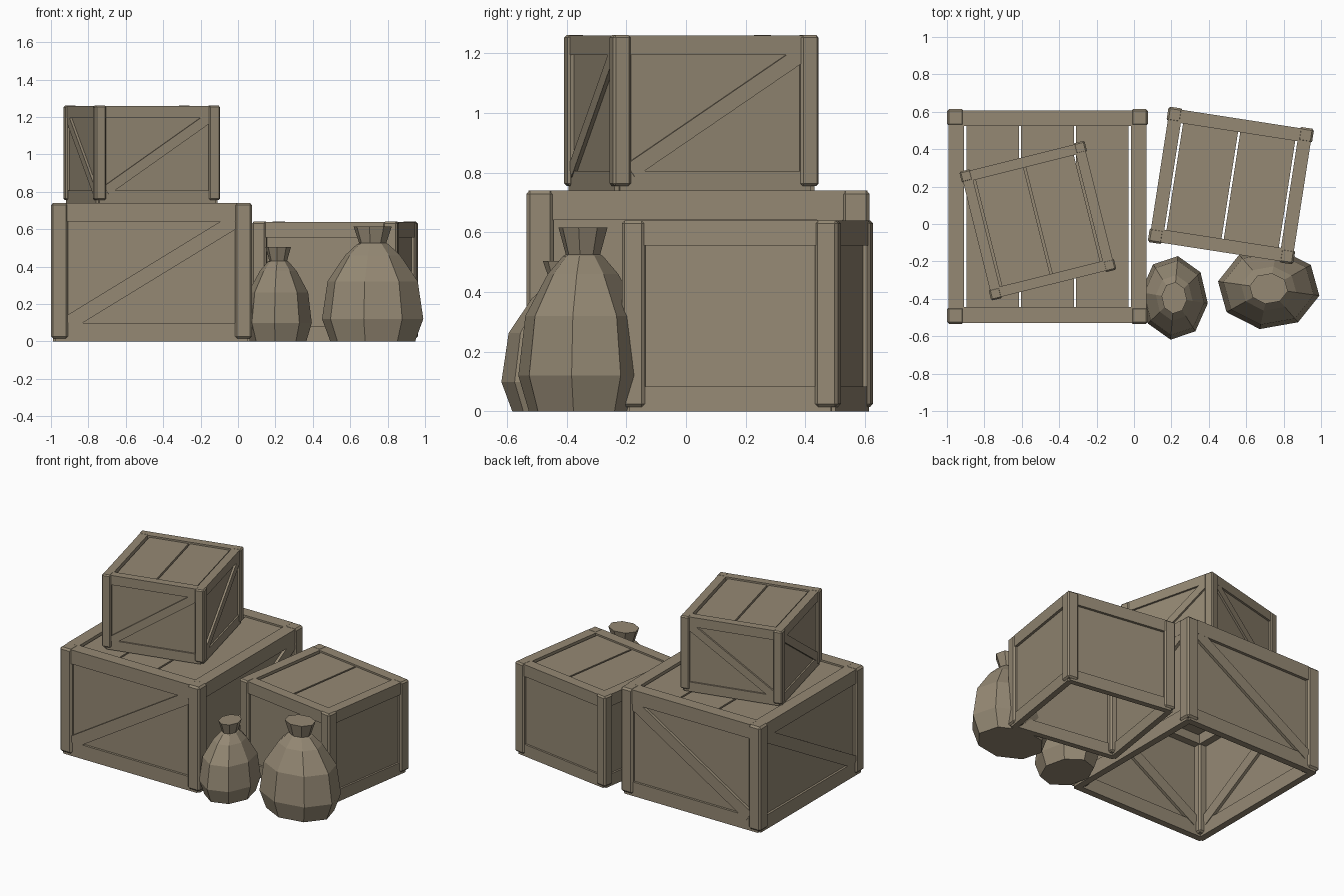
import bpy, bmesh, math
from mathutils import Matrix, Vector

cube = bpy.data.objects.get("Cube")
if cube:
    bpy.data.objects.remove(cube, do_unlink=True)

COLOUR = (0.30, 0.25, 0.175, 1)
tan = bpy.data.materials.new("dusty_tan")
tan.use_nodes = True
tan.diffuse_color = COLOUR
tan.node_tree.nodes["Principled BSDF"].inputs["Base Color"].default_value = COLOUR


def add_object(name, bm, matrix):
    bmesh.ops.recalc_face_normals(bm, faces=bm.faces)
    mesh = bpy.data.meshes.new(name)
    bm.to_mesh(mesh)
    bm.free()
    mesh.materials.append(tan)
    obj = bpy.data.objects.new(name, mesh)
    obj.matrix_world = matrix
    bpy.context.collection.objects.link(obj)
    return obj


def box(name, frame, centre, size, bevel=0, tilt=0):
    bm = bmesh.new()
    bmesh.ops.create_cube(bm, size=1)
    bmesh.ops.scale(bm, vec=size, verts=bm.verts)
    if bevel:
        bmesh.ops.bevel(bm, geom=bm.edges[:], offset=bevel, segments=1,
                        affect='EDGES', profile=0.5)
    place = Matrix.Translation(centre) @ Matrix.Rotation(tilt, 4, 'Y')
    return add_object(name, bm, frame @ place)


def crate(name, centre, turn, size, post, planks, braced):
    """Open-bottomed crate: posts, rails, panels, optional braces and a planked lid."""
    w, d, h = size
    rail = post * 1.06
    foot = 0.015
    inset = 0.007
    frame = Matrix.Translation(centre) @ Matrix.Rotation(math.radians(turn), 4, 'Z')

    # Corner posts
    for sx in (-1, 1):
        for sy in (-1, 1):
            box(name + "_post", frame,
                (sx * (w - post) / 2, sy * (d - post) / 2, (h + foot) / 2),
                (post, post, h - foot), bevel=post * 0.13)

    # Four walls, each laid out along its own length
    for angle, length, depth in ((0, w, d), (math.pi / 2, d, w)):
        wall = frame @ Matrix.Rotation(angle, 4, 'Z')
        span = length - 2 * post
        opening = h - 2 * rail
        for side in (-1, 1):
            face = depth / 2 - inset
            box(name + "_top_rail", wall,
                (0, side * (face - post / 2 + inset / 2), h - rail / 2 - 0.001),
                (span + 0.02, post - inset, rail))
            box(name + "_bottom_rail", wall, (0, side * (face - post * 0.3), rail / 2),
                (length - 0.05, post * 0.5, rail))
            box(name + "_panel", wall, (0, side * (face - post * 0.3), h / 2),
                (span + 0.02, post * 0.16, opening + 0.02))
            if braced:
                box(name + "_brace", wall, (0, side * (face - post * 0.3), h / 2),
                    (math.hypot(span, opening), post * 0.59, post * 0.85),
                    tilt=-math.atan2(opening, span))

    # Lid planks with narrow gaps
    gap = 0.012
    clear = w - 2 * post
    pitch = (clear - gap) / planks
    for i in range(planks):
        box(name + "_lid_plank", frame,
            ((i + 0.5) * pitch - planks * pitch / 2, 0, h - 0.025),
            (pitch - gap, d - 2 * post + 0.02, 0.025))


def sack(name, centre, turn, scale):
    """Faceted tied sack lofted from oval rings."""
    profile = [(0.23, 0), (0.275, 0.12), (0.245, 0.32), (0.15, 0.46),
               (0.085, 0.52), (0.073, 0.525), (0.104, 0.615)]
    sides = 8
    bm = bmesh.new()
    rings = []
    for radius, z in profile:
        ring = []
        for i in range(sides):
            a = math.radians(-10) + math.tau * i / sides
            ring.append(bm.verts.new((radius * math.cos(a), 0.8 * radius * math.sin(a), z)))
        rings.append(ring)
    for low, high in zip(rings, rings[1:]):
        for i in range(sides):
            j = (i + 1) % sides
            bm.faces.new((low[i], low[j], high[j], high[i]))
    bm.faces.new(rings[0][::-1])
    bm.faces.new(rings[-1])
    add_object(name, bm, Matrix.Translation(centre)
               @ Matrix.Rotation(math.radians(turn), 4, 'Z') @ Matrix.Scale(scale, 4))


crate("large_crate", (-0.4625, 0.04, 0), 0, (1.075, 1.15, 0.74), 0.092, 3, True)
crate("small_crate", (-0.514, 0.018, 0.74), 14, (0.69, 0.71, 0.52), 0.062, 2, True)
crate("medium_crate", (0.518, 0.206, 0), -8.8, (0.787, 0.733, 0.64), 0.078, 2, False)

sack("large_sack", (0.72, -0.345, 0), 0, 1)
sack("small_sack", (0.215, -0.395, 0), -87, 0.82)
